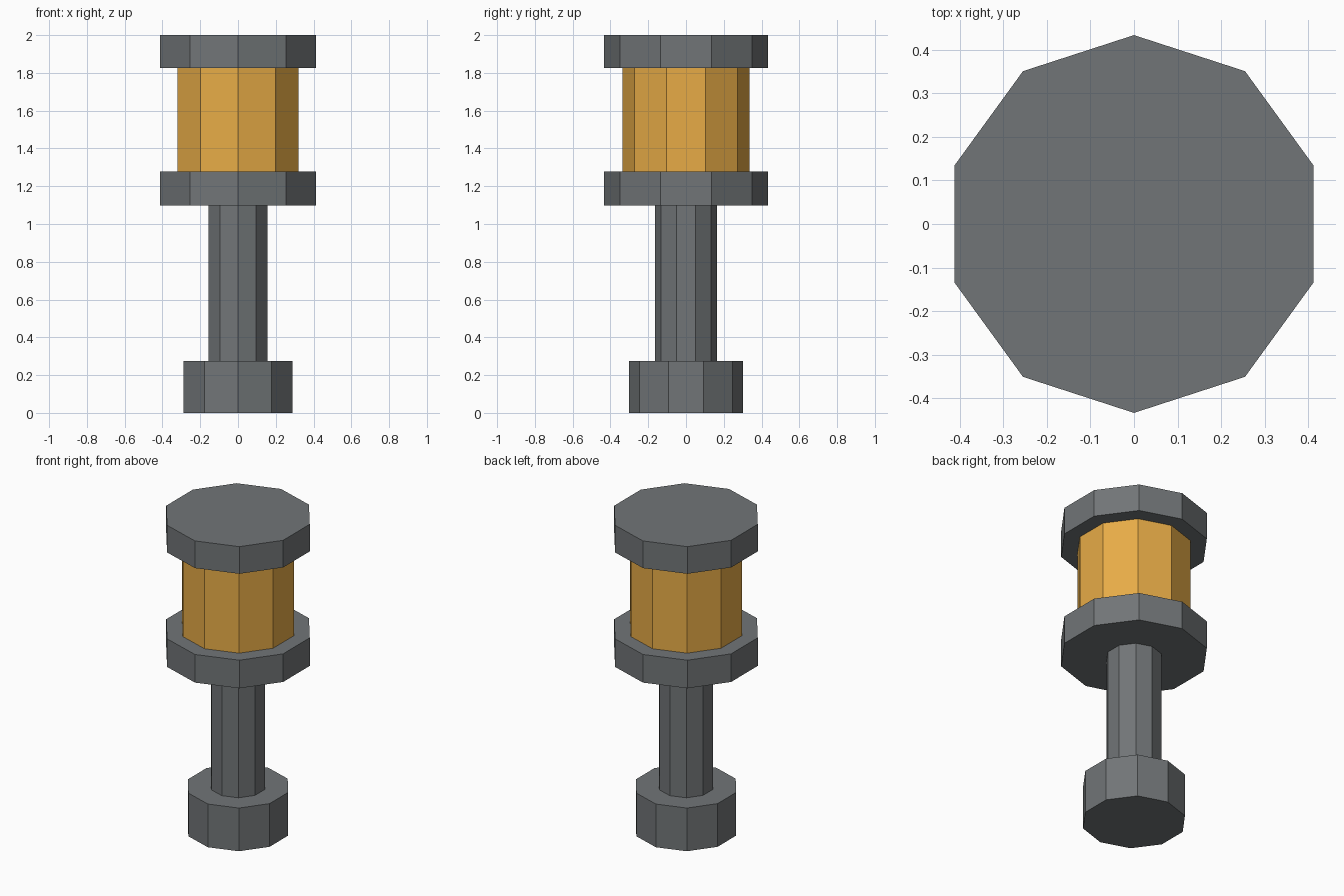
import bpy

if "Cube" in bpy.data.objects:
    bpy.data.objects.remove(bpy.data.objects["Cube"])


def material(name, rgb):
    m = bpy.data.materials.new(name)
    m.diffuse_color = (*rgb, 1.0)
    m.use_nodes = True
    m.node_tree.nodes["Principled BSDF"].inputs["Base Color"].default_value = m.diffuse_color
    return m


steel = material("dark_grey_metal", (0.165, 0.178, 0.185))
amber = material("amber", (0.80, 0.41, 0.062))


def decagon(name, radius, z0, z1, mat):
    # ten-sided prism with a corner pointing along +y
    bpy.ops.mesh.primitive_cylinder_add(
        vertices=10, radius=radius, depth=z1 - z0, location=(0, 0, (z0 + z1) / 2))
    ob = bpy.context.object
    ob.name = name
    ob.data.materials.append(mat)
    return ob


# stacked parts from the ground up
decagon("foot", 0.303, 0.0, 0.275, steel)
decagon("stem", 0.163, 0.275, 1.098, steel)
decagon("lower_collar", 0.433, 1.098, 1.277, steel)
decagon("amber_body", 0.337, 1.277, 1.827, amber)
decagon("top_cap", 0.433, 1.827, 2.0, steel)
